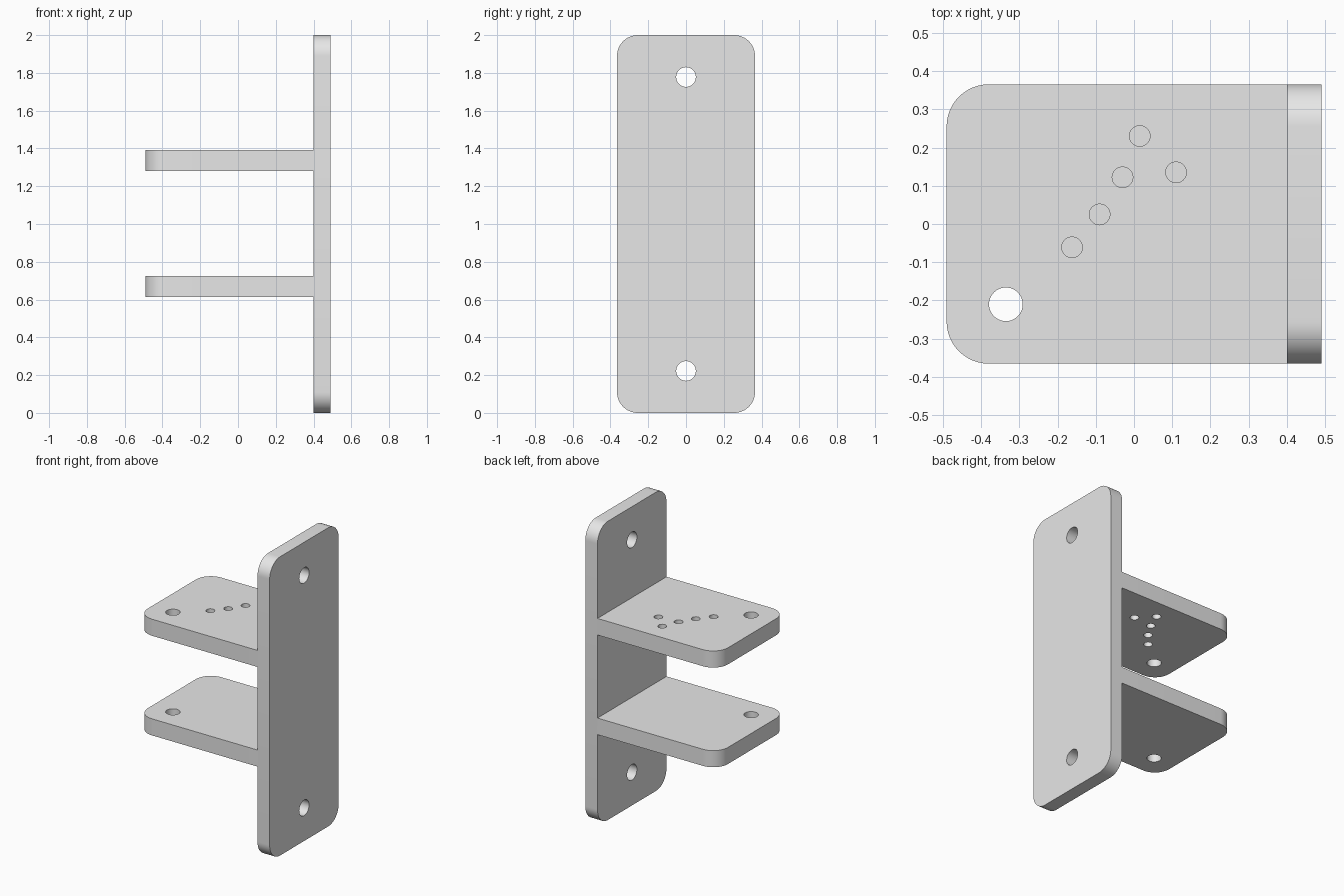
import bpy, bmesh
from math import sin, cos, pi, radians
from mathutils import Matrix

cube = bpy.data.objects.get("Cube")
if cube:
    bpy.data.objects.remove(cube, do_unlink=True)

grey = bpy.data.materials.new("plain grey")
grey.use_nodes = True
colour = (0.8, 0.8, 0.8, 1)
grey.diffuse_color = colour
grey.node_tree.nodes["Principled BSDF"].inputs["Base Color"].default_value = colour

HALF_DEPTH = 0.365
RADIUS = 0.11


def rounded_outline(u0, u1, v0, v1, rounded_right, steps=12):
    """Rectangle outline; left corners always rounded, right ones on request."""
    r = RADIUS
    corners = [(u1, v0, -1, 1, -0.5, rounded_right), (u1, v1, -1, -1, 0, rounded_right),
               (u0, v1, 1, -1, 0.5, True), (u0, v0, 1, 1, 1, True)]
    points = []
    for u, v, du, dv, start, is_round in corners:
        if not is_round:
            points.append((u, v))
            continue
        for i in range(steps + 1):
            a = pi * (start + 0.5 * i / steps)
            points.append((u + du * r + r * cos(a), v + dv * r + r * sin(a)))
    return points


def make_object(name, bm):
    bmesh.ops.recalc_face_normals(bm, faces=bm.faces)
    mesh = bpy.data.meshes.new(name)
    bm.to_mesh(mesh)
    bm.free()
    mesh.materials.append(grey)
    obj = bpy.data.objects.new(name, mesh)
    bpy.context.collection.objects.link(obj)
    return obj


def drilled_plate(name, outline, thickness, holes, placement):
    """Extrude an outline, drill (u, v, radius) holes, then place the plate."""
    bm = bmesh.new()
    face = bm.faces.new([bm.verts.new((u, v, 0)) for u, v in outline])
    top = bmesh.ops.extrude_face_region(bm, geom=[face])["geom"]
    bmesh.ops.translate(bm, vec=(0, 0, thickness),
                        verts=[g for g in top if isinstance(g, bmesh.types.BMVert)])
    plate = make_object(name, bm)

    bm = bmesh.new()
    for u, v, r in holes:
        bmesh.ops.create_cone(bm, cap_ends=True, segments=40, radius1=r, radius2=r,
                              depth=thickness * 3,
                              matrix=Matrix.Translation((u, v, thickness / 2)))
    drill = make_object(name + "_drill", bm)
    drill.hide_render = True

    cut = plate.modifiers.new("holes", 'BOOLEAN')
    cut.operation = 'DIFFERENCE'
    cut.solver = 'EXACT'
    cut.object = drill
    bpy.ops.object.select_all(action='DESELECT')
    bpy.context.view_layer.objects.active = plate
    plate.select_set(True)
    bpy.ops.object.modifier_apply(modifier=cut.name)
    bpy.data.objects.remove(drill, do_unlink=True)
    plate.data.transform(placement)
    bpy.ops.object.shade_smooth_by_angle(angle=radians(30))
    return plate


# Upright mounting plate: outline in y and z, thickness along x
upright = Matrix(((0, 0, 1, 0.4), (1, 0, 0, 0), (0, 1, 0, 0), (0, 0, 0, 1)))
drilled_plate("mounting_plate", rounded_outline(-HALF_DEPTH, HALF_DEPTH, 0, 2, True),
              0.09, [(0, 0.222, 0.052), (0, 1.778, 0.052)], upright)

# Two shelves: the upper one also carries a pattern of small holes
shelf = rounded_outline(-0.49, 0.405, -HALF_DEPTH, HALF_DEPTH, False)
pin_hole = [(-0.335, -0.21, 0.044)]
small_holes = [(u, v, 0.027) for u, v in
               ((0.015, 0.23), (0.11, 0.135), (-0.03, 0.122), (-0.09, 0.025), (-0.162, -0.061))]
drilled_plate("lower_shelf", shelf, 0.111, pin_hole, Matrix.Translation((0, 0, 0.613)))
drilled_plate("upper_shelf", shelf, 0.111, pin_hole + small_holes,
              Matrix.Translation((0, 0, 1.28)))
